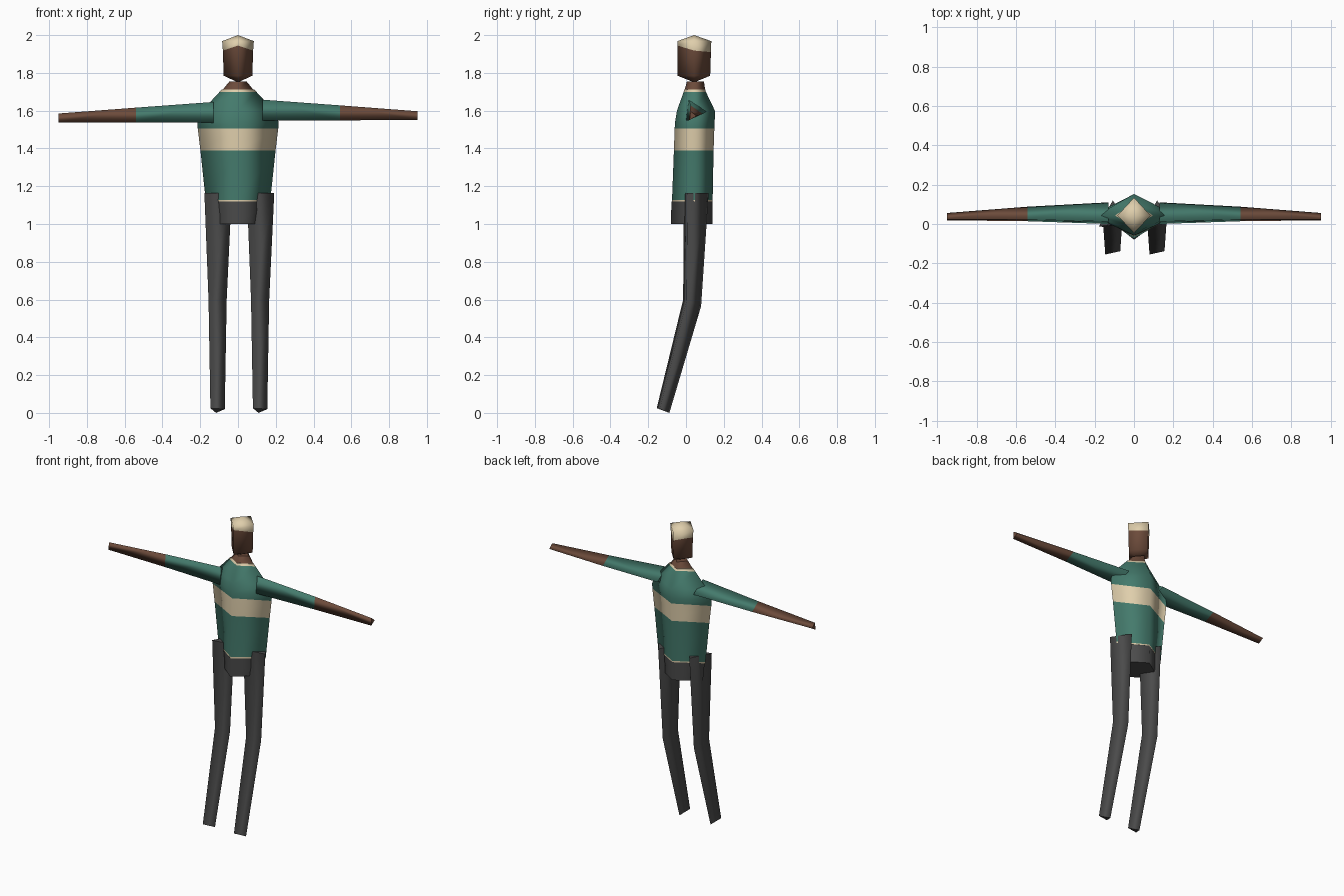
import bpy
import bmesh

cube = bpy.data.objects.get("Cube")
if cube:
    bpy.data.objects.remove(cube, do_unlink=True)


def material(name, r, g, b):
    mat = bpy.data.materials.new(name)
    mat.use_nodes = True
    mat.diffuse_color = (r, g, b, 1)
    mat.node_tree.nodes["Principled BSDF"].inputs["Base Color"].default_value = (r, g, b, 1)
    return mat


GREEN = material("green_knit", 0.058, 0.195, 0.150)
CREAM = material("cream", 0.74, 0.62, 0.41)
SKIN = material("brown_skin", 0.15, 0.07, 0.043)
GREY = material("dark_grey_cloth", 0.07, 0.07, 0.07)


def loft(name, rings, mats, low=None, high=None):
    """Skin a stack of rings, one material per band; ends are flat or run to a point."""
    mesh = bpy.data.meshes.new(name)
    slots = list(dict.fromkeys(mats))
    for mat in slots:
        mesh.materials.append(mat)
    bm = bmesh.new()
    loops = [[bm.verts.new(p) for p in ring] for ring in rings]
    n = len(loops[0])
    for a, b, mat in zip(loops, loops[1:], mats):
        for i in range(n):
            j = (i + 1) % n
            bm.faces.new((a[i], a[j], b[j], b[i])).material_index = slots.index(mat)
    for ring, point, mat in ((loops[0], low, mats[0]), (loops[-1], high, mats[-1])):
        if point:
            tip = bm.verts.new(point)
            caps = [bm.faces.new((ring[i], ring[(i + 1) % n], tip)) for i in range(n)]
        else:
            caps = [bm.faces.new(ring)]
            for edge in caps[0].edges:
                edge.smooth = False
        for face in caps:
            face.material_index = slots.index(mat)
    bmesh.ops.recalc_face_normals(bm, faces=bm.faces)
    for face in bm.faces:
        face.smooth = True
    bm.to_mesh(mesh)
    bm.free()
    obj = bpy.data.objects.new(name, mesh)
    bpy.context.collection.objects.link(obj)
    return obj


def diamond(z, half, front, back, z_side=None, z_back=None):
    """Four-cornered body section: front, left, back, right."""
    zs = z if z_side is None else z_side
    zb = z if z_back is None else z_back
    mid = 0.043
    return [(0, front, z), (half, mid, zs), (0, back, zb), (-half, mid, zs)]


# Hips
loft("hips", [diamond(1.0, 0.152, -0.08, 0.14), diamond(1.118, 0.165, -0.077, 0.141)], [GREY])

# Sweater with hem, chest stripe, shoulders and collar
loft("sweater", [
    diamond(1.118, 0.170, -0.075, 0.141),
    diamond(1.126, 0.171, -0.074, 0.141),
    diamond(1.39, 0.199, -0.064, 0.146),
    diamond(1.505, 0.213, -0.060, 0.150),
    diamond(1.54, 0.215, -0.058, 0.152),
    diamond(1.60, 0.190, -0.048, 0.153),
    diamond(1.70, 0.097, -0.012, 0.105),
    diamond(1.713, 0.085, -0.009, 0.102),
], [CREAM, GREEN, CREAM, GREEN, GREEN, GREEN, CREAM])

# Neck
loft("neck", [diamond(1.70, 0.090, -0.010, 0.103), diamond(1.755, 0.045, 0.005, 0.095)], [SKIN])

# Head with a pointed chin and a cap of hair
loft("head", [
    diamond(1.785, 0.076, -0.045, 0.128),
    diamond(1.945, 0.080, -0.046, 0.132, 1.918, 1.91),
    diamond(1.968, 0.084, -0.046, 0.134),
], [SKIN, CREAM], low=(0, 0.043, 1.75), high=(0, 0.043, 2.0))

# Arms: three-sided, sleeve then bare forearm
arm_sections = [
    (0.13, [(0.013, 1.658), (0.0, 1.548), (0.11, 1.595)]),
    (0.54, [(0.024, 1.628), (0.014, 1.549), (0.088, 1.583)]),
    (0.95, [(0.024, 1.597), (0.019, 1.550), (0.056, 1.572)]),
]
for side, name, drop in ((1, "left_arm", 0), (-1, "right_arm", 0.012)):
    loft(name, [[(side * x, y, z - drop) for y, z in section] for x, section in arm_sections],
         [GREEN, SKIN])

# Legs: three-sided trousers bent at the knee
leg_sections = [
    [(-0.038, -0.155, 0.025), (0.038, -0.138, 0.02), (-0.008, -0.088, 0.0)],
    [(-0.048, -0.015, 0.60), (0.048, 0.003, 0.595), (-0.005, 0.08, 0.565)],
    [(-0.070, -0.012, 1.165), (0.075, 0.008, 1.165), (0.0, 0.12, 1.165)],
]
for name, shift in (("right_leg", -0.108), ("left_leg", 0.117)):
    loft(name, [[(x + shift, y, z) for x, y, z in section] for section in leg_sections],
         [GREY, GREY])
